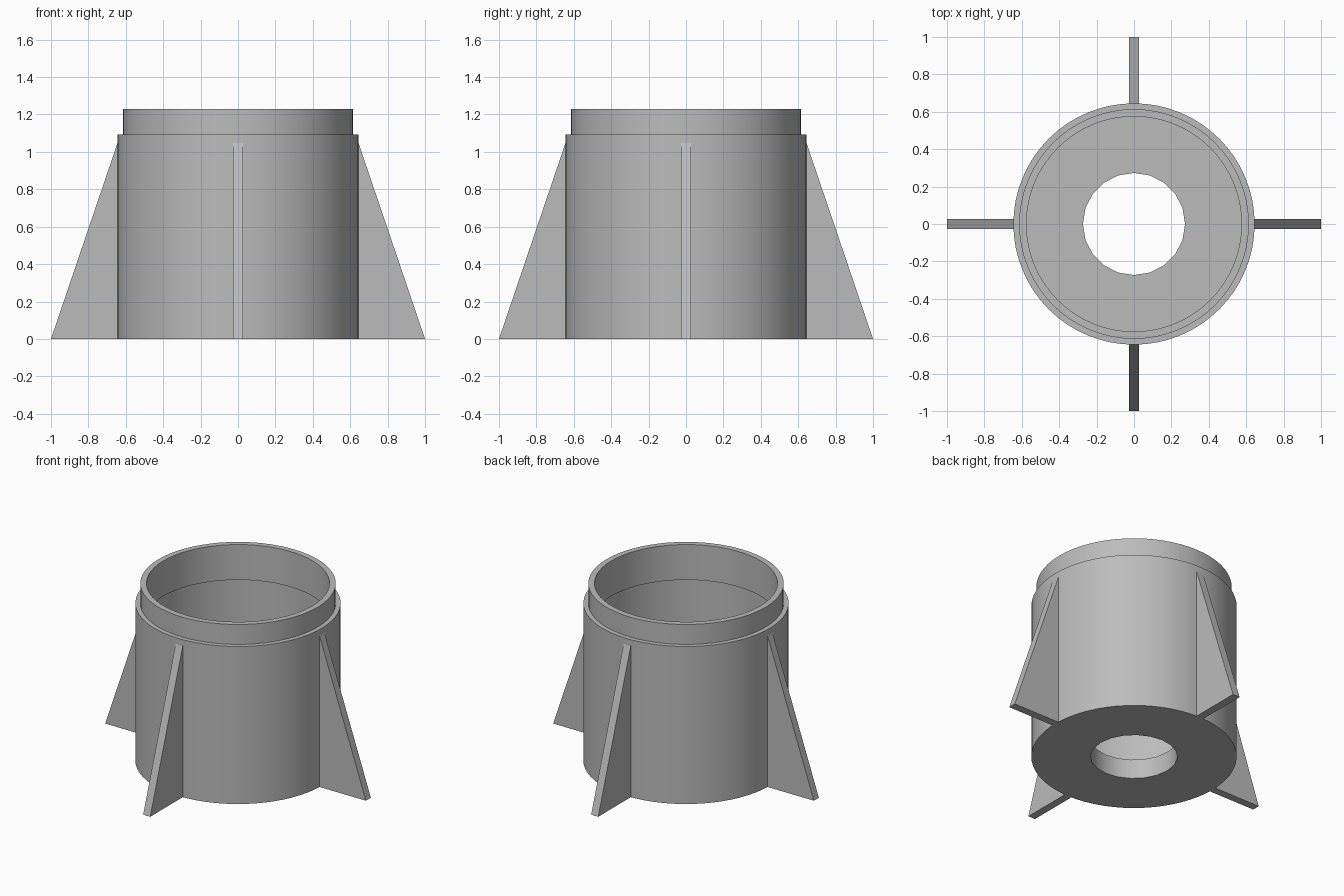
import bpy
import bmesh
from math import cos, sin, pi, radians

cube = bpy.data.objects.get("Cube")
if cube:
    bpy.data.objects.remove(cube, do_unlink=True)

GREY = (0.5, 0.5, 0.5, 1)
grey = bpy.data.materials.new("plain grey")
grey.use_nodes = True
grey.diffuse_color = GREY
grey.node_tree.nodes["Principled BSDF"].inputs["Base Color"].default_value = GREY


def finish(name, bm):
    """Turn a bmesh into a shaded grey object."""
    bmesh.ops.recalc_face_normals(bm, faces=bm.faces)
    mesh = bpy.data.meshes.new(name)
    bm.to_mesh(mesh)
    bm.free()
    mesh.materials.append(grey)
    obj = bpy.data.objects.new(name, mesh)
    bpy.context.collection.objects.link(obj)
    bpy.ops.object.select_all(action="DESELECT")
    obj.select_set(True)
    bpy.context.view_layer.objects.active = obj
    bpy.ops.object.shade_smooth_by_angle(angle=radians(30))
    return obj


def ring_solid(name, rings):
    """Closed solid of revolution through (radius, height, sides) rings."""
    bm = bmesh.new()
    loops = []
    for radius, z, sides in rings:
        verts = [bm.verts.new((radius * cos(2 * pi * i / sides),
                               radius * sin(2 * pi * i / sides), z))
                 for i in range(sides)]
        loops.append([bm.edges.new((verts[i - 1], verts[i])) for i in range(sides)])
    for i, loop in enumerate(loops):
        bmesh.ops.bridge_loops(bm, edges=loops[i - 1] + loop)
    return finish(name, bm)


SIDES, HOLE_SIDES = 64, 20
BODY_R, BODY_TOP = 0.645, 1.092
BORE_R, FLOOR_Z, HOLE_R = 0.612, 0.135, 0.273

# Outer tube with its floor and central hole
ring_solid("body_tube", [
    (HOLE_R, 0, HOLE_SIDES), (BODY_R, 0, SIDES),
    (BODY_R, BODY_TOP, SIDES), (BORE_R, BODY_TOP, SIDES),
    (BORE_R, FLOOR_Z, SIDES), (HOLE_R, FLOOR_Z, HOLE_SIDES)])

# Collar pushed into the mouth of the tube
ring_solid("collar", [
    (0.614, 0.985, SIDES), (0.614, 1.23, SIDES),
    (0.575, 1.23, SIDES), (0.575, 0.985, SIDES)])

# Four triangular fins, rooted just inside the tube wall
for k, side in enumerate(("left", "back", "right", "front")):
    bm = bmesh.new()
    profile = [bm.verts.new((r, -0.027, z))
               for r, z in ((0.63, 0), (1, 0), (0.63, 1.09))]
    face = bm.faces.new(profile)
    extruded = bmesh.ops.extrude_face_region(bm, geom=[face])
    moved = [v for v in extruded["geom"] if isinstance(v, bmesh.types.BMVert)]
    bmesh.ops.translate(bm, verts=moved, vec=(0, 0.054, 0))
    fin = finish(side + "_fin", bm)
    fin.rotation_euler.z = k * pi / 2
